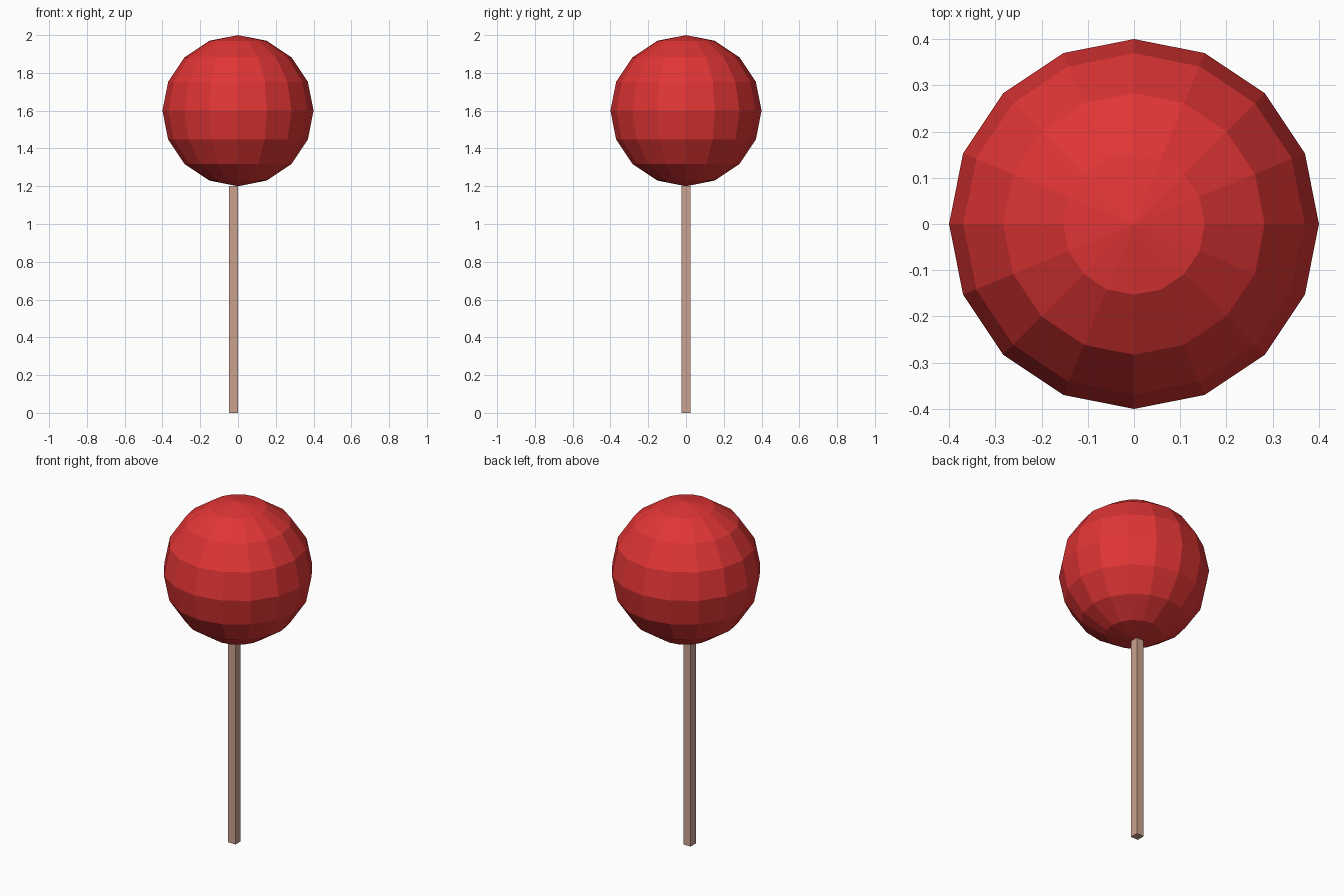
import bpy

if "Cube" in bpy.data.objects:
    bpy.data.objects.remove(bpy.data.objects["Cube"])


def paint(obj, name, color):
    mat = bpy.data.materials.new(name)
    mat.diffuse_color = (*color, 1.0)
    mat.use_nodes = True
    mat.node_tree.nodes["Principled BSDF"].inputs["Base Color"].default_value = mat.diffuse_color
    obj.data.materials.append(mat)


# Faceted candy ball
bpy.ops.mesh.primitive_uv_sphere_add(segments=16, ring_count=8, radius=0.4,
                                     location=(0, 0, 1.6))
ball = bpy.context.object
ball.name = "candy_ball"
paint(ball, "red", (0.75, 0.035, 0.035))

# Square stick, sitting slightly off centre towards -x
bpy.ops.mesh.primitive_cube_add(size=1, location=(-0.023, 0, 0.6))
stick = bpy.context.object
stick.name = "stick"
stick.scale = (0.048, 0.048, 1.2)
bpy.ops.object.transform_apply(location=False, rotation=False, scale=True)
paint(stick, "pale_wood", (0.6, 0.36, 0.28))
